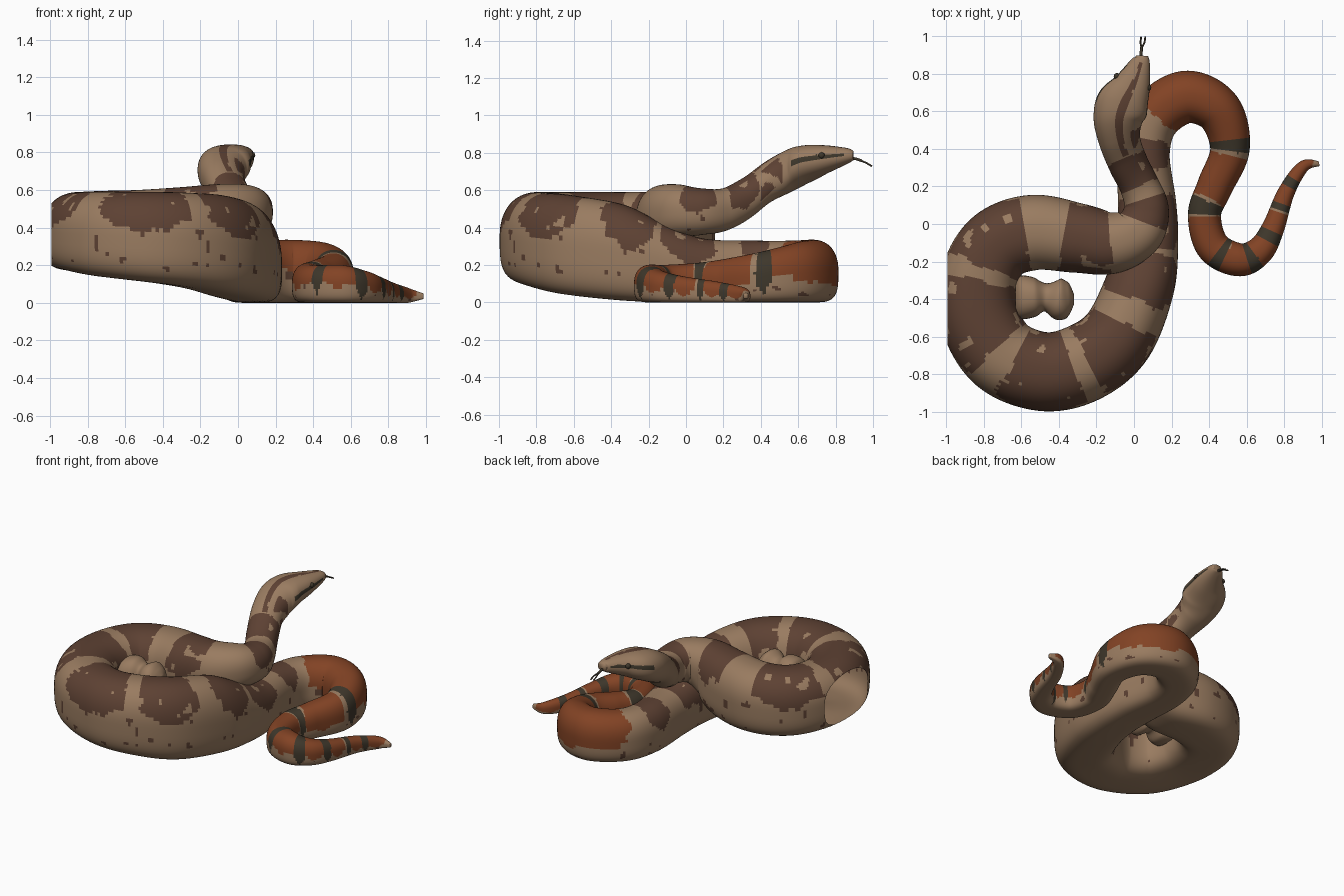
import bpy, bmesh, math
from mathutils import Vector, noise

if "Cube" in bpy.data.objects:
    bpy.data.objects.remove(bpy.data.objects["Cube"])

# ---- materials (linear colours)
def mat(name, rgb):
    m = bpy.data.materials.new(name)
    m.diffuse_color = (*rgb, 1)
    m.use_nodes = True
    m.node_tree.nodes["Principled BSDF"].inputs["Base Color"].default_value = m.diffuse_color
    return m

TAN, BROWN, RUST, DARK = range(4)
MATS = [mat("tan_scales", (.320, .200, .118)), mat("brown_saddle", (.110, .053, .033)),
        mat("rust_saddle", (.225, .056, .018)), mat("dark_band", (.048, .038, .024))]

# ---- body stations: x, y, bottom, top, half width
TAIL = [(.985, .32, .02, .05, .012), (.90, .305, 0, .08, .032), (.81, .17, 0, .11, .045),
        (.74, -.02, 0, .14, .06), (.67, -.14, 0, .17, .075), (.56, -.19, 0, .2, .088),
        (.42, -.12, 0, .2, .09), (.375, .05, 0, .21, .088), (.43, .2, 0, .23, .095),
        (.51, .4, 0, .27, .105), (.45, .6, 0, .32, .125), (.28, .675, 0, .335, .14),
        (.11, .57, 0, .33, .14), (.05, .38, 0, .33, .14), (.07, .1, 0, .34, .155)]
COIL = [(.07, -.1, 0, .41, .165), (.03, -.33, .01, .52, .185), (-.09, -.6, .04, .57, .2),
        (-.27, -.74, .08, .585, .21), (-.48, -.785, .11, .59, .21), (-.7, -.7, .14, .59, .21),
        (-.82, -.5, .17, .59, .21), (-.82, -.28, .17, .59, .205), (-.72, -.11, .16, .595, .2),
        (-.53, -.045, .16, .60, .2), (-.3, -.075, .18, .615, .185)]
NECK = [(-.12, -.1, .26, .63, .165), (.02, -.04, .34, .63, .14), (.065, .08, .36, .61, .12),
        (.03, .2, .38, .61, .105), (-.03, .32, .44, .67, .105), (-.075, .44, .53, .76, .11),
        (-.085, .55, .585, .82, .13), (-.06, .64, .635, .84, .14), (-.01, .74, .685, .84, .1),
        (.035, .86, .74, .825, .052), (.04, .895, .76, .81, .03)]

# ---- saddle marks: station, half length, colour, lowest height fraction
MARKS = [(25.2, .12, BROWN, .45), (23, .14, BROWN, .45), (21, .18, BROWN, .48),
         (19, .16, BROWN, .48), (17.2, .14, BROWN, .48), (15.75, .12, BROWN, .5),
         (14.4, .13, BROWN, .5), (13, .08, BROWN, .55), (27.9, .06, BROWN, .45),
         (29.6, .08, BROWN, .4), (9.05, .03, DARK, .2), (7.2, .035, DARK, .2),
         (5.6, .02, DARK, .2), (4.45, .025, DARK, .1), (3.3, .025, DARK, .1),
         (2.4, .02, DARK, .1), (1.65, .02, DARK, .1), (10.5, .28, RUST, .3),
         (8.2, .12, RUST, .3), (6.35, .1, RUST, .3), (5.05, .06, RUST, .3),
         (3.9, .06, RUST, .25), (2.85, .065, RUST, .2), (2.05, .05, RUST, .2),
         (1.1, .07, RUST, .2)]

def spline(pts, t):
    """Catmull-Rom value at station t."""
    i = min(int(t), len(pts) - 2)
    f = t - i
    p = [pts[max(0, min(len(pts) - 1, i + k))] for k in (-1, 0, 1, 2)]
    return [.5 * (2*b + (c-a)*f + (2*a-5*b+4*c-d)*f*f + (3*b-a-3*c+d)*f**3)
            for a, b, c, d in zip(*p)]

def sweep(name, pts, per, sides, rule=None, cut=None):
    """Sweep an upright, flat-bottomed oval along the stations."""
    bm = bmesh.new()
    n = (len(pts) - 1) * per
    rows, info, arc, last = [], {}, 0, None
    for k in range(n + 1):
        t = k / per
        x, y, zb, zt, w = spline(pts, t)
        a, b = spline(pts, max(0, t - .15)), spline(pts, min(len(pts) - 1, t + .15))
        d = Vector((b[0] - a[0], b[1] - a[1])).normalized()
        if last:
            arc += math.hypot(x - last[0], y - last[1])
        last = (x, y)
        low = .55 + .35 * max(0, min(1, (zb - .2) / .2))
        row = []
        for j in range(sides):
            u = 2 * math.pi * j / sides
            c, s = math.cos(u), math.sin(u)
            e = .88 if s > 0 else low
            r = math.copysign(abs(c) ** e, c) * w
            h = .5 + .5 * math.copysign(abs(s) ** e, s)
            row.append(bm.verts.new((x + d.y * r, y - d.x * r, zb + (zt - zb) * h)))
            info[row[-1]] = (t, arc, h, c)
        rows.append(row)
    for r0, r1 in zip(rows, rows[1:]):
        for j in range(sides):
            q = (r0[j], r0[j-1], r1[j-1], r1[j])
            f = bm.faces.new(q)
            if rule:
                f.material_index = rule(*info[q[0]], f.calc_center_median())
    bm.faces.new(rows[0])
    bm.faces.new(rows[-1][::-1])
    bmesh.ops.recalc_face_normals(bm, faces=bm.faces)
    if cut is not None:      # open flat trim on the left flank
        bmesh.ops.bisect_plane(bm, geom=bm.verts[:] + bm.edges[:] + bm.faces[:],
                               plane_co=(cut, 0, 0), plane_no=(-1, 0, 0), clear_outer=True)
    return finish(name, bm)

def finish(name, bm, first=None):
    me = bpy.data.meshes.new(name)
    bm.to_mesh(me)
    bm.free()
    for m in (MATS if first is None else [MATS[first]]):
        me.materials.append(m)
    for p in me.polygons:
        p.use_smooth = True
    ob = bpy.data.objects.new(name, me)
    bpy.context.collection.objects.link(ob)
    return ob

BODY = TAIL + COIL + NECK

# ---- arc length at every mark
PER = 18
def arc_table():
    out, prev = [0], spline(BODY, 0)
    for k in range(1, (len(BODY) - 1) * PER + 1):
        p = spline(BODY, k / PER)
        out.append(out[-1] + math.hypot(p[0] - prev[0], p[1] - prev[1]))
        prev = p
    return out
ARC = arc_table()
MARKS = [(ARC[round(t * PER)], hl, c, h0) for t, hl, c, h0 in MARKS]

def pattern(t, arc, h, c, p):
    """Saddles, flecks and head streaks."""
    wob = noise.noise(p * 9) + .5 * noise.noise(p * 28)
    if t > 30.3:                                   # head and upper neck
        if h > .8 and abs(c + .06 * wob) < .11 and t < 35:
            return BROWN
        if 32.6 < t < 35 and .52 < h + .05 * wob < .68:
            return DARK
        if t < 31.6 and c > .1 and .35 < h < .95 and wob > -.05:
            return BROWN
        return TAN
    for centre, half, col, h0 in MARKS:
        size = half * min(1.05, (h + .06 * wob - h0) / .22)
        if abs(arc - centre) < size + .12 * half * wob:
            if col == BROWN and noise.noise(p * 13 + Vector((7, 3, 1))) > .42 and h < .97:
                return TAN
            return col
    if .12 < h < .6 and noise.noise(p * 17 + Vector((2, 9, 4))) > .52:
        return BROWN                               # flank flecks
    return TAN

sweep("snake_body", BODY, PER, 72, pattern, cut=-.992)

# ---- small lump inside the coil
sweep("inner_lump", [(-.63, -.39, .33, .48, .08), (-.60, -.39, .28, .52, .115),
                     (-.53, -.39, .28, .53, .105), (-.47, -.39, .32, .5, .075),
                     (-.40, -.40, .29, .53, .11), (-.35, -.40, .32, .5, .09),
                     (-.32, -.40, .37, .46, .03)], 8, 32)

# ---- eyes
for side in (-1, 1):
    bm = bmesh.new()
    bmesh.ops.create_uvsphere(bm, u_segments=12, v_segments=8, radius=.018)
    bmesh.ops.translate(bm, verts=bm.verts, vec=(-.008 + side * .082, .755 - side * .03, .785))
    finish("eye", bm, DARK)

# ---- forked tongue
def strand(name, pts, r):
    cu = bpy.data.curves.new(name, 'CURVE')
    cu.dimensions = '3D'
    cu.bevel_depth, cu.bevel_resolution, cu.use_fill_caps = r, 1, True
    sp = cu.splines.new('POLY')
    sp.points.add(len(pts) - 1)
    for q, p in zip(sp.points, pts):
        q.co = (*p, 1)
    cu.materials.append(MATS[DARK])
    bpy.context.collection.objects.link(bpy.data.objects.new(name, cu))

strand("tongue", [(.035, .87, .775), (.038, .91, .767), (.04, .94, .757)], .008)
for dx in (-.008, .014):
    strand("tongue_tip", [(.04, .935, .758), (.042 + dx, .965, .745), (.046 + dx, .994, .728)], .005)
